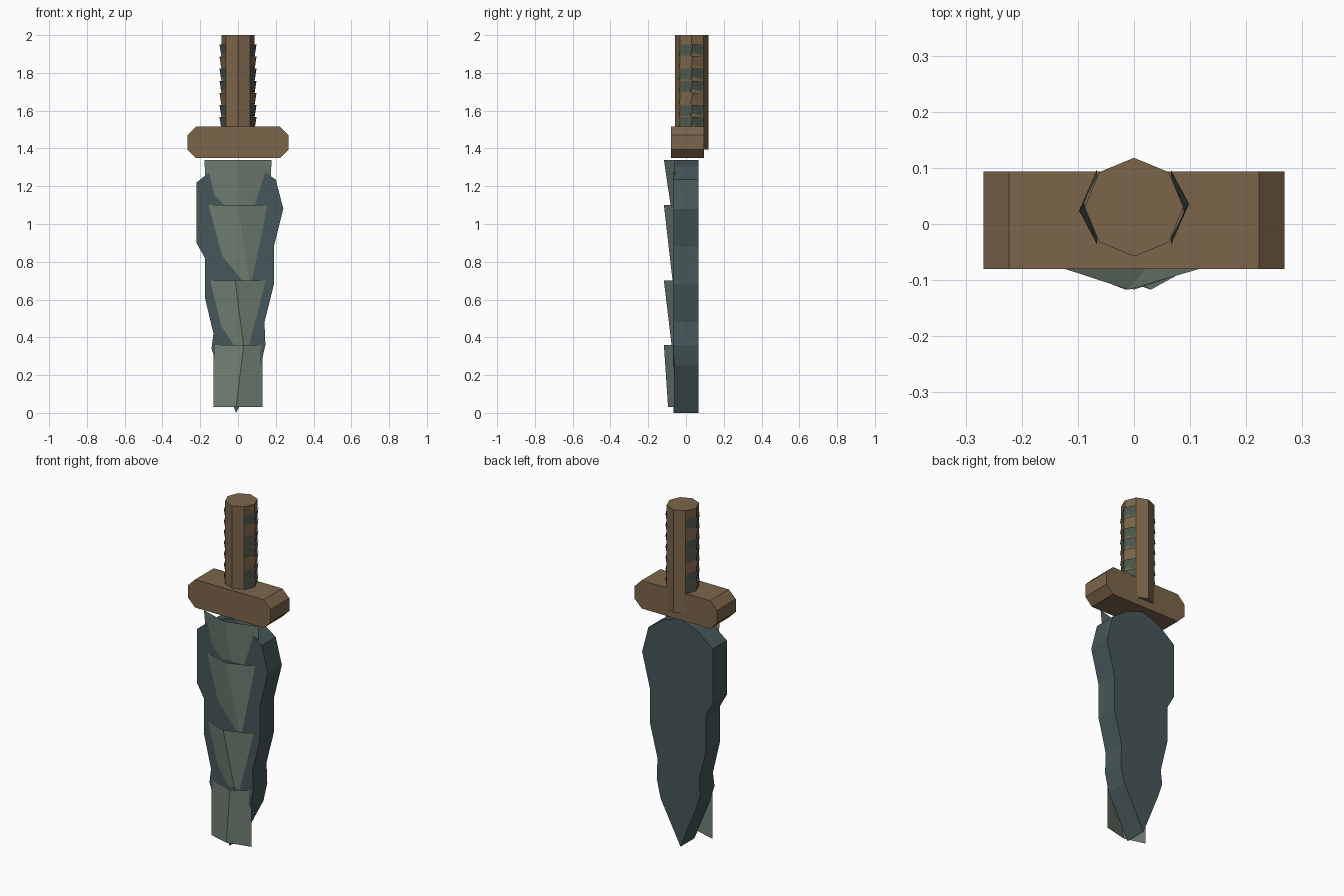
import bpy
import bmesh
import math

cube = bpy.data.objects.get("Cube")
if cube:
    bpy.data.objects.remove(cube, do_unlink=True)


def make_material(name, rgb):
    mat = bpy.data.materials.new(name)
    mat.use_nodes = True
    color = (*rgb, 1)
    mat.diffuse_color = color
    mat.node_tree.nodes["Principled BSDF"].inputs["Base Color"].default_value = color
    return mat


WOOD = make_material("brown wood", (0.2, 0.13, 0.07))
STONE = make_material("dark slate", (0.06, 0.095, 0.1))
SCALE = make_material("grey green scale", (0.17, 0.22, 0.18))
CORD = make_material("dark green cord", (0.075, 0.095, 0.075))


def add_object(name, bm, mat):
    mesh = bpy.data.meshes.new(name)
    bm.normal_update()
    bm.to_mesh(mesh)
    bm.free()
    mesh.materials.append(mat)
    obj = bpy.data.objects.new(name, mesh)
    bpy.context.collection.objects.link(obj)
    return obj


def prism(name, outline, y0, y1, mat):
    """Extrude an x-z outline from y0 to y1."""
    bm = bmesh.new()
    face = bm.faces.new([bm.verts.new((x, y0, z)) for x, z in outline])
    ext = bmesh.ops.extrude_face_region(bm, geom=[face])
    verts = [v for v in ext["geom"] if isinstance(v, bmesh.types.BMVert)]
    bmesh.ops.translate(bm, verts=verts, vec=(0, y1 - y0, 0))
    bmesh.ops.recalc_face_normals(bm, faces=bm.faces)
    return add_object(name, bm, mat)


def sheet(name, bottom, top, mat):
    """Thin folded sheet between two point rows."""
    bm = bmesh.new()
    low = [bm.verts.new(p) for p in bottom]
    high = [bm.verts.new(p) for p in top]
    for i in range(len(low) - 1):
        bm.faces.new((low[i], low[i + 1], high[i + 1], high[i]))
    return add_object(name, bm, mat)


# Blade: chipped outline, right side down then left side up
right = [(0, 1.34), (0.1, 1.305), (0.2, 1.235), (0.24, 1.08), (0.19, 0.88),
         (0.19, 0.68), (0.14, 0.48), (0.145, 0.36), (0.12, 0.25)]
left = [(-0.01, 0), (-0.11, 0.25), (-0.14, 0.34), (-0.13, 0.42), (-0.175, 0.61),
        (-0.175, 0.82), (-0.22, 0.9), (-0.22, 1.22), (-0.11, 1.305)]
prism("blade", right + left, -0.065, 0.065, STONE)

# Guard: bar with clipped corners
W, C, LOW, HIGH = 0.268, 0.045, 1.35, 1.515
prism("guard", [(-W + C, LOW), (W - C, LOW), (W, LOW + C), (W, HIGH - C),
                (W - C, HIGH), (-W + C, HIGH), (-W, HIGH - C), (-W, LOW + C)],
      -0.08, 0.094, WOOD)

# Handle: eight-sided grip
bpy.ops.mesh.primitive_cylinder_add(vertices=8, radius=0.088, depth=0.605,
                                    location=(0, 0.03, 1.6975))
handle = bpy.context.object
handle.name = "handle"
handle.data.materials.append(WOOD)

# Blade scales: z low, z high, half widths low/high, ridge x low/high, ridge y low
scales = [(1.09, 1.34, 0.165, 0.178, 0.02, -0.01, -0.08),
          (0.69, 1.10, 0.13, 0.165, 0.06, 0, -0.07),
          (0.35, 0.70, 0.12, 0.155, 0.03, -0.015, -0.075),
          (0.03, 0.36, 0.13, 0.13, -0.01, 0.03, -0.095)]
for i, (z0, z1, w0, w1, r0, r1, y0) in enumerate(scales):
    edge = -0.062
    sheet(f"blade_scale_{i + 1}",
          [(-w0, y0 + 0.033, z0), (r0, y0, z0), (w0, y0 + 0.033, z0)],
          [(-w1, edge, z1), (r1, -0.117, z1), (w1, edge, z1)], SCALE)

# Grip wraps: tilted folded strips on both sides
for side, label in ((1, "left"), (-1, "right")):
    for i in range(7):
        z = 1.508 + i * 0.064
        rows = []
        for height, x, shift in ((0, 0.089, -0.007), (0.058, 0.098, 0.006)):
            rows.append([(side * px, 0.03 + side * (py + shift), z + height)
                         for px, py in ((0.066, -0.06), (x, 0), (0.066, 0.06))])
        mat = WOOD if i in (2, 5) else CORD
        sheet(f"{label}_grip_wrap_{i + 1}", rows[0], rows[1], mat)
